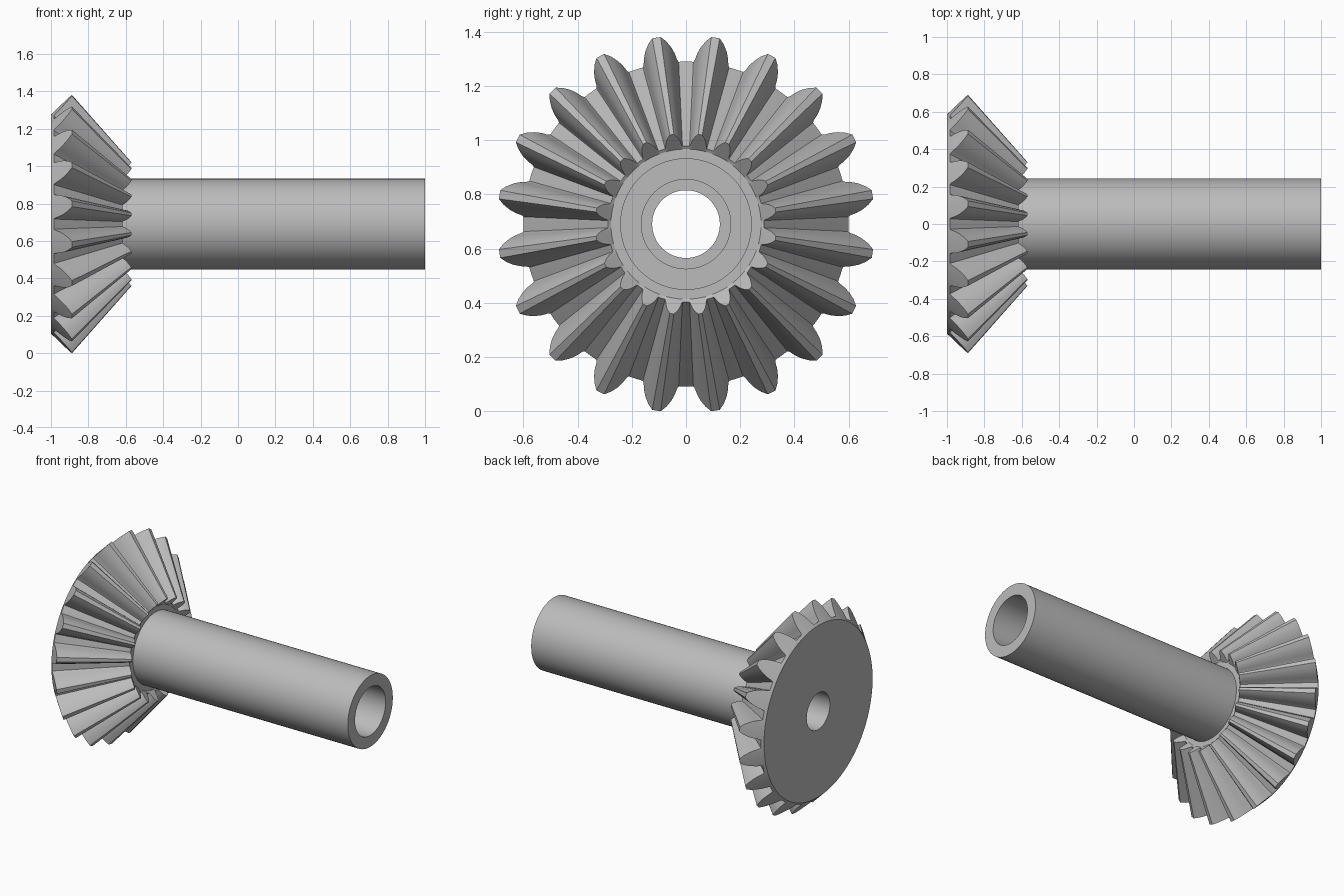
import bpy
import bmesh
from math import sin, cos, pi, radians

if "Cube" in bpy.data.objects:
    bpy.data.objects.remove(bpy.data.objects["Cube"], do_unlink=True)

AXIS_Z = 0.69      # height of the shaft axis
TEETH = 20
APEX_X = -0.277    # where the tooth cone converges
INNER = 0.48       # size of the inner tooth end against the outer one

steel = bpy.data.materials.new("steel grey")
steel.use_nodes = True
grey = (0.5, 0.5, 0.5, 1)
steel.diffuse_color = grey
steel.node_tree.nodes["Principled BSDF"].inputs["Base Color"].default_value = grey


def loft(name, rings):
    """Join rings of (x, radius, angle) points running round the x axis."""
    bm = bmesh.new()
    loops = [[bm.verts.new((x, r * sin(a), AXIS_Z + r * cos(a))) for x, r, a in ring]
             for ring in rings]
    for low, high in zip(loops, loops[1:]):
        n = len(low)
        for i in range(n):
            j = (i + 1) % n
            bm.faces.new((low[i], low[j], high[j], high[i]))
    bmesh.ops.recalc_face_normals(bm, faces=bm.faces[:])
    mesh = bpy.data.meshes.new(name)
    bm.to_mesh(mesh)
    bm.free()
    obj = bpy.data.objects.new(name, mesh)
    bpy.context.collection.objects.link(obj)
    mesh.materials.append(steel)
    bpy.ops.object.select_all(action="DESELECT")
    obj.select_set(True)
    bpy.context.view_layer.objects.active = obj
    bpy.ops.object.shade_smooth_by_angle(angle=radians(28))
    return obj


# Half tooth: (angle from tooth centre in degrees, height from root to tip)
flank = [(6.4, 0), (5.9, 0.08), (5.3, 0.3), (4.3, 0.55), (2.9, 0.8), (1.3, 1)]
tooth = [(-a, h) for a, h in flank] + [(a, h) for a, h in reversed(flank)] + [(9, 0)]
outline = [(radians(a) + (k + 0.5) * 2 * pi / TEETH, h)
           for k in range(TEETH) for a, h in tooth]


def circle(x, r):
    return [(x, r, a) for a, h in outline]


# Bevel gear: back disc, outer tooth ends, inner tooth ends, dished hub
outer = [(-0.985 + 0.097 * h, 0.6 + 0.097 * h, a) for a, h in outline]
inner = [(APEX_X + (x - APEX_X) * INNER, r * INNER, a) for x, r, a in outer]
loft("bevel_gear", [circle(-1, 0.125), circle(-1, 0.586), outer, inner,
                    circle(-0.624, 0.277), circle(-0.624, 0.24)])

# Hollow shaft: outer wall, end face, wide bore, step and narrow gear bore
shaft_profile = [(-0.63, 0.243), (1, 0.243), (1, 0.165),
                 (-0.6, 0.165), (-0.6, 0.125), (-1, 0.125)]
SIDES = 64
loft("hollow_shaft", [[(x, r, 2 * pi * i / SIDES) for i in range(SIDES)]
                      for x, r in shaft_profile])
